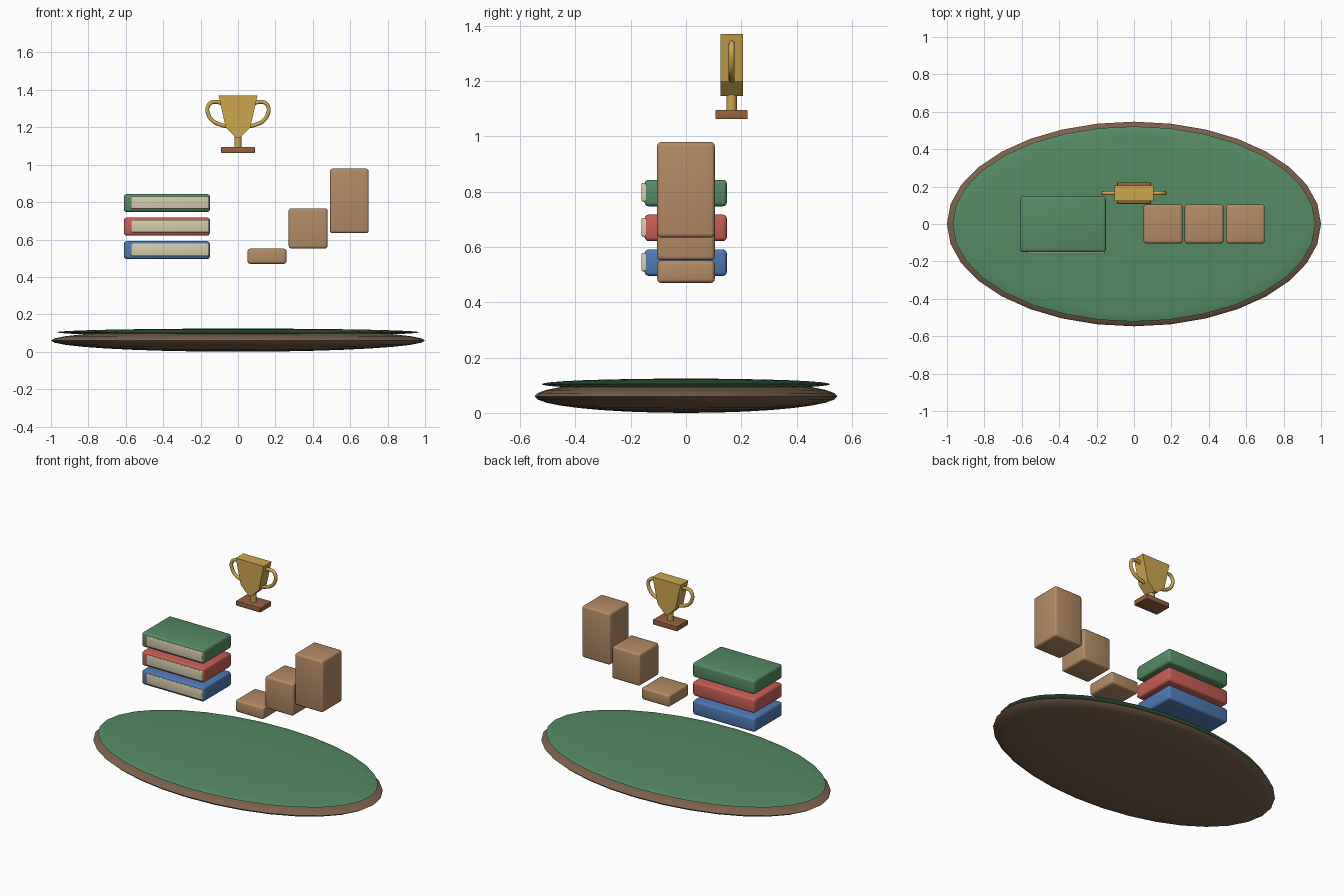
import bpy, bmesh

if "Cube" in bpy.data.objects:
    bpy.data.objects.remove(bpy.data.objects["Cube"])

def mat(name, r, g, b):
    m = bpy.data.materials.new(name)
    m.diffuse_color = tuple((c / 255) ** 2.2 for c in (r, g, b)) + (1,)
    m.use_nodes = True
    m.node_tree.nodes["Principled BSDF"].inputs["Base Color"].default_value = m.diffuse_color
    return m

GREEN = mat("green", 86, 138, 100)
WOOD = mat("dark_wood", 122, 98, 78)
TAN = mat("tan", 178, 138, 100)
GOLD = mat("gold", 205, 165, 80)
PAPER = mat("paper", 212, 202, 172)
RED = mat("red", 196, 94, 84)
BLUE = mat("blue", 80, 120, 178)
PLINTH = mat("plinth_wood", 150, 98, 66)

def finish(name, m, angle=None):
    o = bpy.context.object
    o.name = name
    o.data.materials.append(m)
    if angle is not None:
        bpy.ops.object.shade_smooth_by_angle(angle=angle)
    return o

def box(name, lo, hi, m, bevel):
    """Rounded box between two corners."""
    bpy.ops.mesh.primitive_cube_add(size=1, location=[(a + b) / 2 for a, b in zip(lo, hi)])
    o = bpy.context.object
    o.scale = [b - a for a, b in zip(lo, hi)]
    bpy.ops.object.transform_apply(location=False, rotation=False, scale=True)
    finish(name, m)
    if bevel:
        mod = o.modifiers.new("bevel", 'BEVEL')
        mod.width, mod.segments = bevel, 3
        bpy.ops.object.modifier_apply(modifier="bevel")
        bpy.ops.object.shade_smooth_by_angle(angle=0.6)
    return o

def disc(name, z, radii, m):
    """Flattened sphere."""
    bpy.ops.mesh.primitive_uv_sphere_add(segments=32, ring_count=16, radius=1, location=(0, 0, z))
    bpy.context.object.scale = radii
    bpy.ops.object.transform_apply(location=False, rotation=False, scale=True)
    finish(name, m, 0.6)

# Oval base and its green top
disc("oval_base", 0.06, (1.0, 0.547, 0.06), WOOD)
disc("green_top", 0.104, (0.97, 0.522, 0.02), GREEN)

# Stack of books with page blocks
for i, (n, m) in enumerate((("blue", BLUE), ("red", RED), ("green", GREEN))):
    z = 0.543 + 0.126 * i
    box(n + "_book_cover", (-0.61, -0.15, z - 0.048), (-0.15, 0.148, z + 0.048), m, 0.015)
    box(n + "_book_pages", (-0.57, -0.161, z - 0.031), (-0.155, 0.12, z + 0.036), PAPER, 0.005)

# Rising step blocks
for i, (z0, z1) in enumerate(((0.47, 0.551), (0.552, 0.767), (0.634, 0.979))):
    x = 0.051 + 0.22 * i
    box("step_block_%d" % (i + 1), (x, -0.104, z0), (x + 0.208, 0.104, z1), TAN, 0.014)

# Trophy foot and stem
Y = 0.165
box("trophy_foot", (-0.09, Y - 0.058, 1.062), (0.09, Y + 0.058, 1.095), PLINTH, 0.004)
bpy.ops.mesh.primitive_cylinder_add(vertices=24, radius=0.019, depth=0.075, location=(0, Y, 1.125))
finish("trophy_stem", GOLD, 0.6)

# Trophy cup: extruded shield-like profile
half = [(0.104, 1.37), (0.066, 1.2), (0.012, 1.145)]
profile = half + [(-x, z) for x, z in reversed(half)]
bm = bmesh.new()
face = bm.faces.new([bm.verts.new((x, Y - 0.041, z)) for x, z in profile])
ext = bmesh.ops.extrude_face_region(bm, geom=[face])
bmesh.ops.translate(bm, vec=(0, 0.082, 0),
                    verts=[v for v in ext["geom"] if isinstance(v, bmesh.types.BMVert)])
bmesh.ops.recalc_face_normals(bm, faces=bm.faces)
me = bpy.data.meshes.new("trophy_cup")
bm.to_mesh(me)
bm.free()
me.materials.append(GOLD)
bpy.context.collection.objects.link(bpy.data.objects.new("trophy_cup", me))

# Trophy handles: swept tubes
path = [(0.085, 1.328), (0.115, 1.336), (0.145, 1.331), (0.163, 1.305),
        (0.160, 1.273), (0.136, 1.235), (0.094, 1.214), (0.05, 1.203)]
for side, s in (("left", -1), ("right", 1)):
    cu = bpy.data.curves.new(side + "_handle", 'CURVE')
    cu.dimensions = '3D'
    cu.bevel_depth, cu.bevel_resolution, cu.resolution_u = 0.011, 3, 5
    sp = cu.splines.new('BEZIER')
    sp.bezier_points.add(len(path) - 1)
    for p, (x, z) in zip(sp.bezier_points, path):
        p.co = (s * x, Y, z)
        p.handle_left_type = p.handle_right_type = 'AUTO'
    cu.use_fill_caps = True
    o = bpy.data.objects.new(side + "_handle", cu)
    bpy.context.collection.objects.link(o)
    bpy.ops.object.select_all(action='DESELECT')
    o.select_set(True)
    bpy.context.view_layer.objects.active = o
    bpy.ops.object.convert(target='MESH')
    finish("trophy_%s_handle" % side, GOLD, 0.8)
